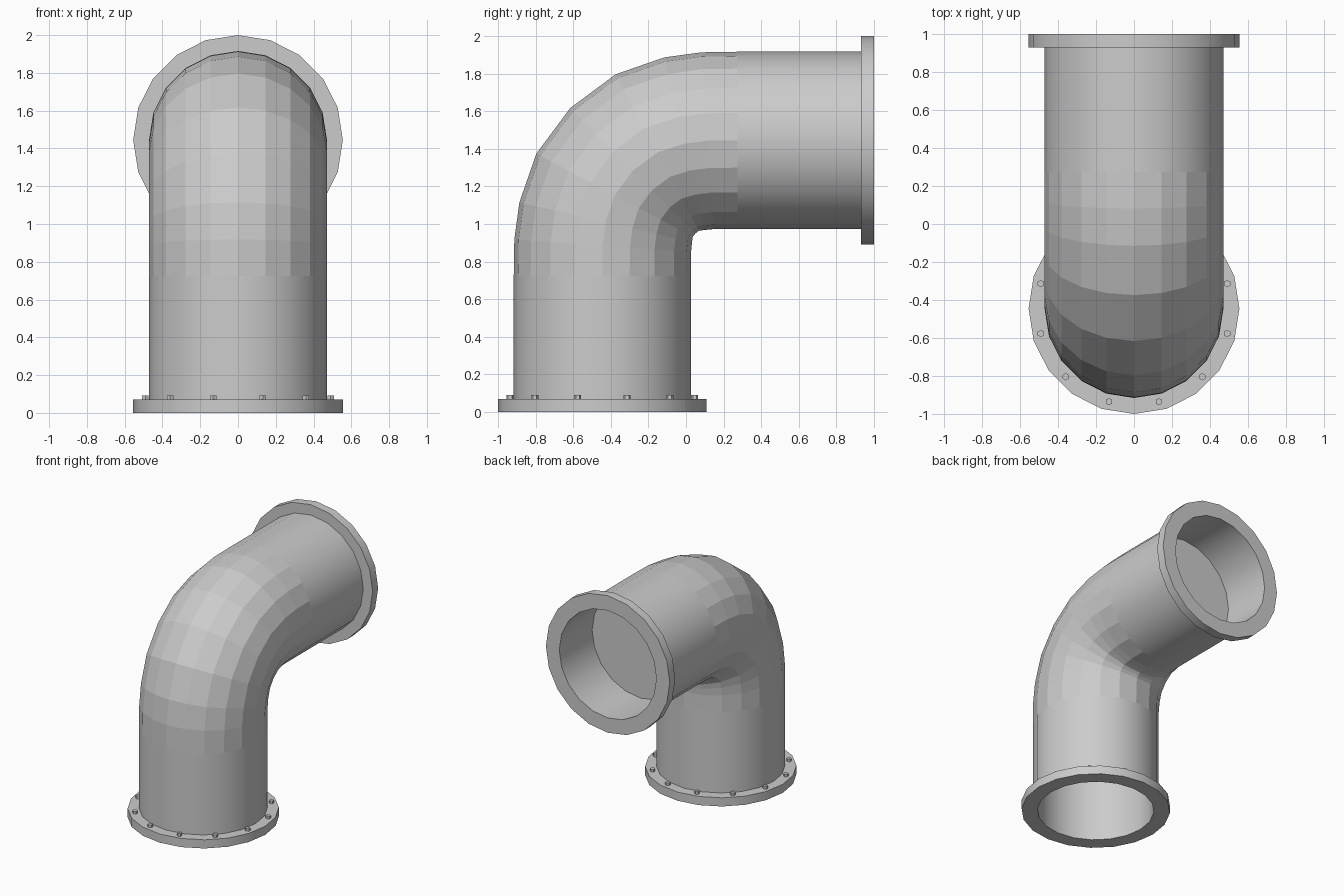
import bpy, bmesh
from math import sin, cos, pi, radians
from mathutils import Matrix, Vector

if "Cube" in bpy.data.objects:
    bpy.data.objects.remove(bpy.data.objects["Cube"])

SIDES = 20
PIPE_R, FLANGE_R, BORE_R, THICK = 0.471, 0.555, 0.435, 0.07
Y0, Z1 = -0.445, 1.445          # axis of the upright leg, axis of the level leg


def finish(bm, name):
    bmesh.ops.recalc_face_normals(bm, faces=bm.faces)
    mesh = bpy.data.meshes.new(name)
    bm.to_mesh(mesh)
    bm.free()
    obj = bpy.data.objects.new(name, mesh)
    bpy.context.collection.objects.link(obj)
    return obj


def bridge(bm, a, b):
    n = len(a)
    return [bm.faces.new((a[i], a[(i + 1) % n], b[(i + 1) % n], b[i])) for i in range(n)]


# Pipe: straight leg, elbow, straight leg. Rows: offset y, offset z, tilt.
half = [(0, Z1 - 0.05, 0), (0, 0.72, 0), (0.002, 0.56, 4),
        (0.018, 0.436, 13), (0.065, 0.292, 28)]
path = half + [(0.162, 0.162, 45)] + [(b, a, 90 - t) for a, b, t in reversed(half)]
bm = bmesh.new()
rings = []
for a, b, tilt in path:
    if tilt == 90 and b == 0 and a > 1:
        a = 0.95 - Y0
    centre = Vector((0, Y0 + a, Z1 - b))
    across = Vector((0, -cos(radians(tilt)), sin(radians(tilt))))
    rings.append([bm.verts.new(centre + PIPE_R * (Vector((cos(t), 0, 0)) + across * sin(t)))
                  for t in (2 * pi * i / SIDES for i in range(SIDES))])
last = len(rings) - 2
for k in range(len(rings) - 1):
    for f in bridge(bm, rings[k], rings[k + 1]):
        f.smooth = k in (0, last)      # straight legs smooth, elbow faceted
finish(bm, "elbow_pipe")


# Flange with a blind bore, turned around its axis
def flange(name, depth, matrix):
    bm = bmesh.new()
    profile = [(BORE_R, depth), (BORE_R, 0), (FLANGE_R, 0),
               (FLANGE_R, THICK), (PIPE_R - 0.01, THICK)]
    loops = [[bm.verts.new((r * cos(t), r * sin(t), z))
              for t in (2 * pi * i / SIDES for i in range(SIDES))] for r, z in profile]
    for a, b in zip(loops, loops[1:]):
        bridge(bm, a, b)
    bm.faces.new(loops[0])
    bmesh.ops.transform(bm, matrix=matrix, verts=bm.verts)
    obj = finish(bm, name)
    # the open shell must face outward: the mouth ring looks away from the pipe
    out = matrix.to_3x3() @ Vector((0, 0, -1))
    if obj.data.polygons[SIDES].normal.dot(out) < 0:
        obj.data.flip_normals()
    bpy.ops.object.select_all(action='DESELECT')
    obj.select_set(True)
    bpy.context.view_layer.objects.active = obj
    bpy.ops.object.shade_smooth_by_angle(angle=radians(30))


flange("base_flange", 0.5, Matrix.Translation((0, Y0, 0)))
flange("outlet_flange", 0.42,
       Matrix.Translation((0, 1, Z1)) @ Matrix.Rotation(radians(90), 4, 'X'))

# Hexagonal bolts on the base flange
bm = bmesh.new()
for i in range(12):
    t = radians(15 + 30 * i)
    bmesh.ops.create_cone(bm, cap_ends=True, segments=6, radius1=0.019, radius2=0.019,
                          depth=0.04, matrix=Matrix.Translation(
                              (0.508 * cos(t), Y0 + 0.508 * sin(t), 0.071)))
finish(bm, "base_bolts")
